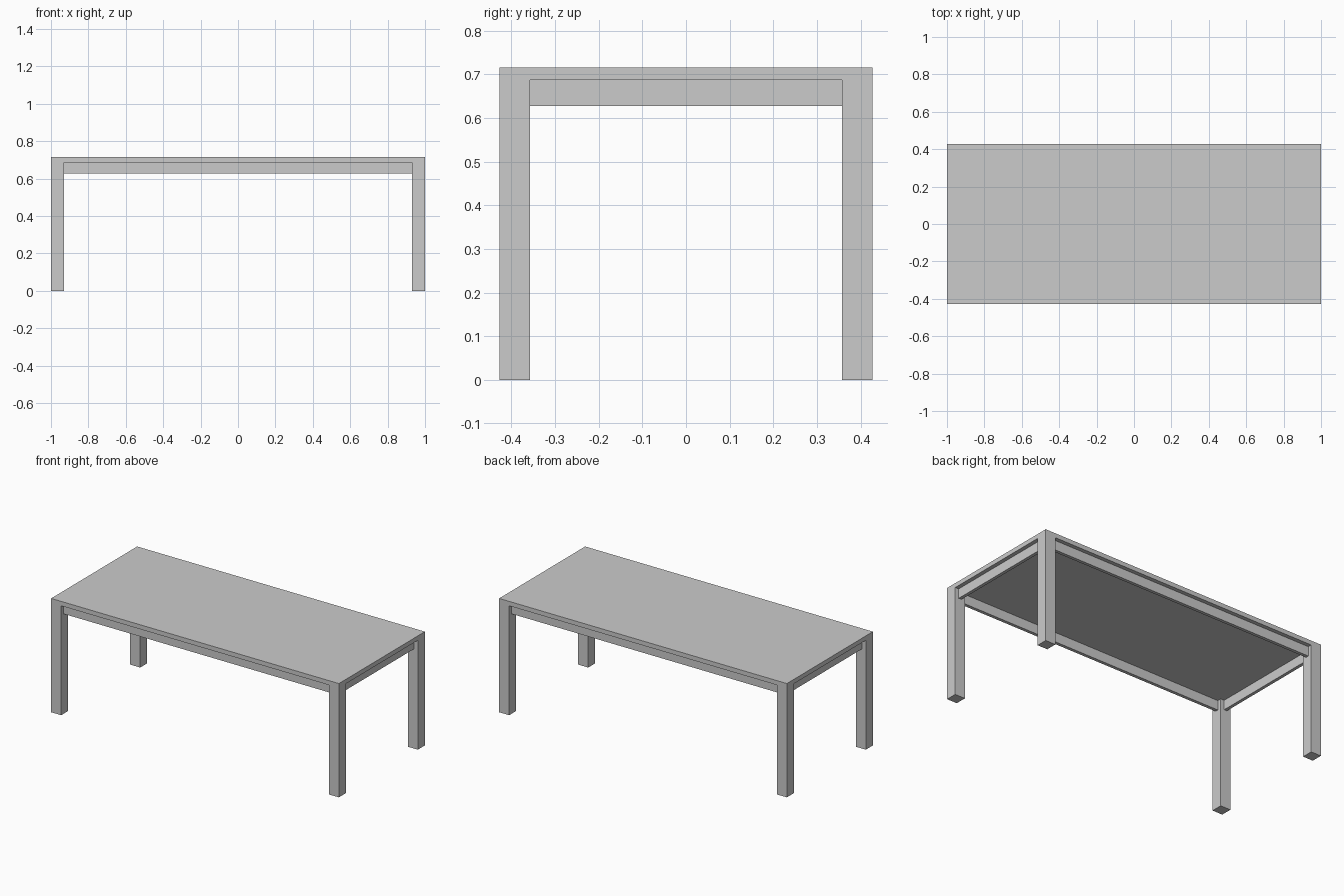
import bpy

if "Cube" in bpy.data.objects:
    bpy.data.objects.remove(bpy.data.objects["Cube"])

HALF_X, HALF_Y, HEIGHT = 1.0, 0.427, 0.715
TOP = 0.028        # tabletop thickness
LEG = 0.07         # leg width
APRON_H, APRON_T, INSET = 0.06, 0.02, 0.025
UNDER = HEIGHT - TOP


def box(name, lo, hi):
    bpy.ops.mesh.primitive_cube_add(size=1, location=[(a + b) / 2 for a, b in zip(lo, hi)])
    ob = bpy.context.object
    ob.name = name
    ob.scale = [b - a for a, b in zip(lo, hi)]
    bpy.ops.object.transform_apply(location=False, rotation=False, scale=True)
    return ob


def centred(name, cx, cy, sx, sy, z0, z1):
    return box(name, (cx - sx / 2, cy - sy / 2, z0), (cx + sx / 2, cy + sy / 2, z1))


# Tabletop
centred("tabletop", 0, 0, 2 * HALF_X, 2 * HALF_Y, UNDER, HEIGHT)

# Legs flush with the tabletop corners
for sx, side in ((-1, "left"), (1, "right")):
    for sy, end in ((-1, "front"), (1, "back")):
        centred(f"{end}_{side}_leg", sx * (HALF_X - LEG / 2), sy * (HALF_Y - LEG / 2),
                LEG, LEG, 0, UNDER)

# Apron rails set back between the legs
off = INSET + APRON_T / 2
for s, long_name, short_name in ((-1, "front_apron", "left_apron"), (1, "back_apron", "right_apron")):
    centred(long_name, 0, s * (HALF_Y - off), 2 * (HALF_X - LEG), APRON_T, UNDER - APRON_H, UNDER)
    centred(short_name, s * (HALF_X - off), 0, APRON_T, 2 * (HALF_Y - LEG), UNDER - APRON_H, UNDER)
